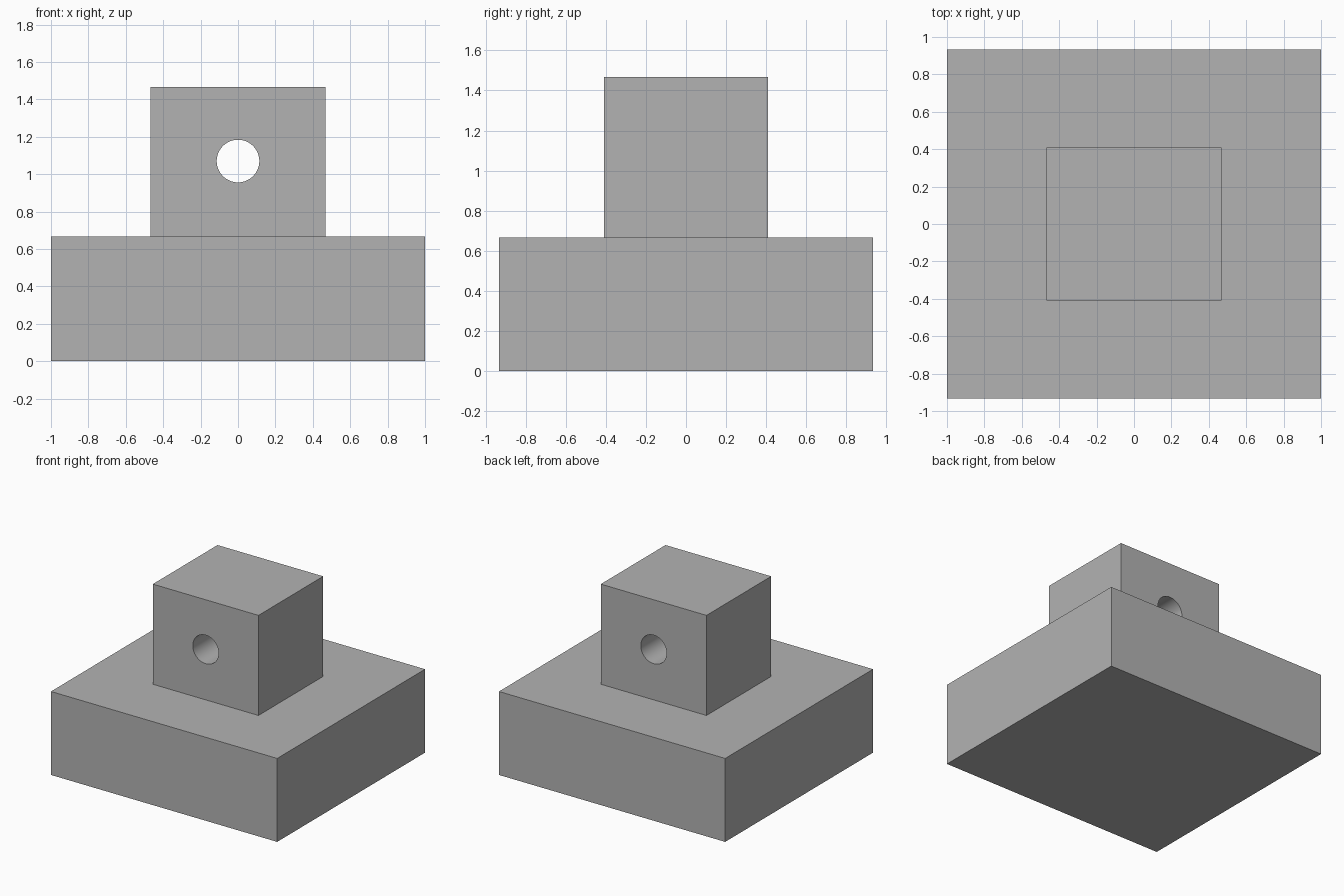
import bpy
import math

cube = bpy.data.objects.get("Cube")
if cube:
    bpy.data.objects.remove(cube, do_unlink=True)

BASE_SIZE = (2.0, 1.867, 0.667)
BLOCK_SIZE = (0.934, 0.817, 0.8)
HOLE_RADIUS, HOLE_HEIGHT = 0.114, 1.07

grey = bpy.data.materials.new("plain grey")
grey.use_nodes = True
colour = (0.45, 0.45, 0.45, 1.0)
grey.diffuse_color = colour
grey.node_tree.nodes["Principled BSDF"].inputs["Base Color"].default_value = colour


def add_box(name, size, bottom):
    """Box centred in plan, standing at the given height."""
    bpy.ops.mesh.primitive_cube_add(size=1, location=(0, 0, bottom + size[2] / 2))
    box = bpy.context.object
    box.name = name
    box.scale = size
    bpy.ops.object.transform_apply(location=False, rotation=False, scale=True)
    box.data.materials.append(grey)
    return box


# Wide plinth and the block standing on it
base = add_box("base", BASE_SIZE, 0)
block = add_box("upper_block", BLOCK_SIZE, BASE_SIZE[2])

# Round hole through the block from front to back
bpy.ops.mesh.primitive_cylinder_add(vertices=64, radius=HOLE_RADIUS, depth=2,
                                    location=(0, 0, HOLE_HEIGHT),
                                    rotation=(math.pi / 2, 0, 0))
cutter = bpy.context.object
cutter.name = "hole_cutter"
cutter.data.materials.append(grey)
cutter.hide_render = True
cutter.display_type = 'WIRE'

cut = block.modifiers.new("hole", 'BOOLEAN')
cut.operation = 'DIFFERENCE'
cut.solver = 'EXACT'
cut.object = cutter

# Apply the cut, remove the helper and smooth the bore
bpy.ops.object.select_all(action='DESELECT')
block.select_set(True)
bpy.context.view_layer.objects.active = block
bpy.ops.object.modifier_apply(modifier=cut.name)
bpy.data.objects.remove(cutter, do_unlink=True)
bpy.ops.object.shade_smooth_by_angle(angle=math.radians(30))
